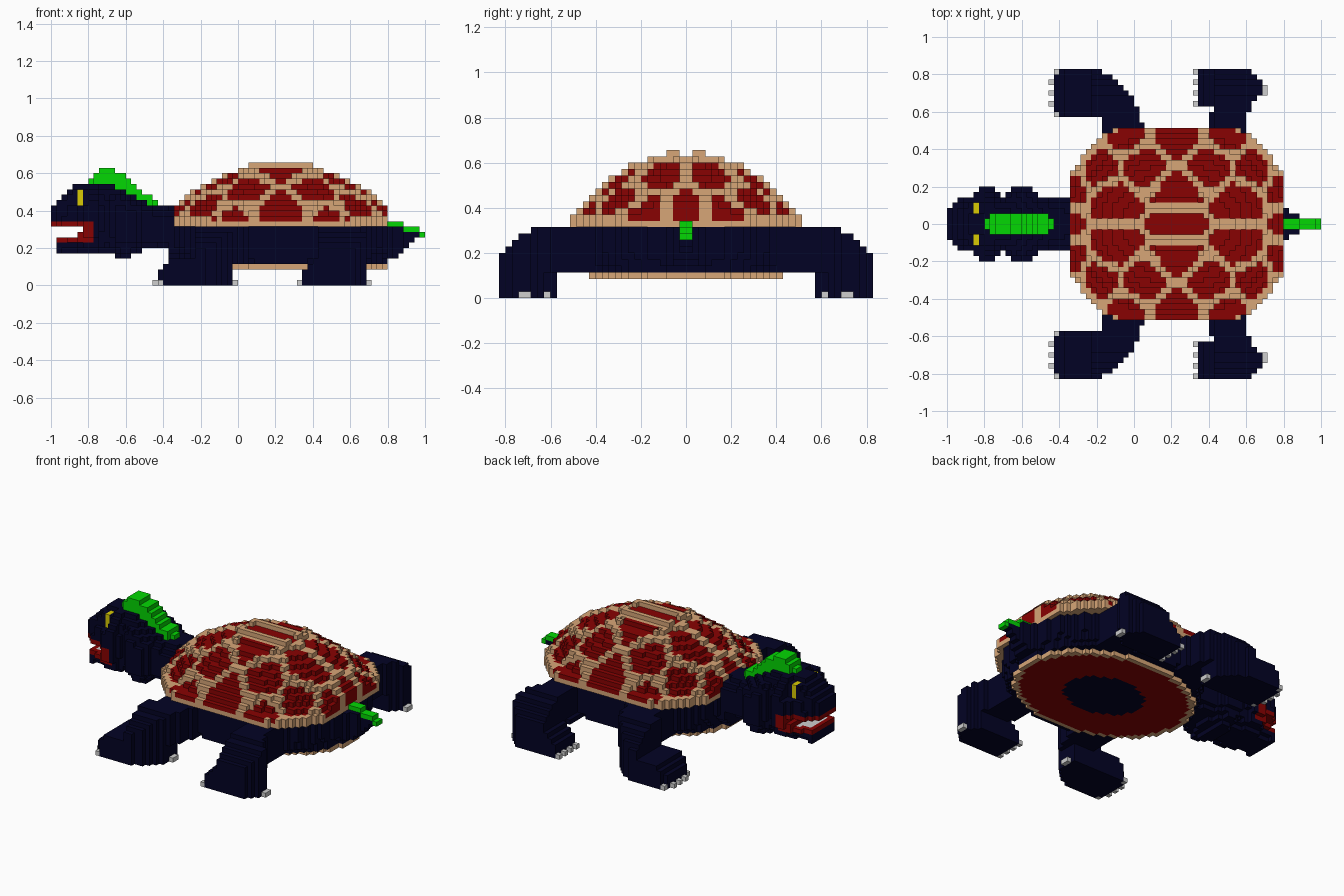
import bpy
import bmesh
import math

if "Cube" in bpy.data.objects:
    bpy.data.objects.remove(bpy.data.objects["Cube"], do_unlink=True)

V = 1 / 35                    # edge of one block
NX, NY, NZ = 70, 29, 23       # blocks along x, half of y, z

COLOURS = {
    "navy_skin": (0.0008, 0.0008, 0.018),
    "shell_red": (0.25, 0.0005, 0.0005),
    "shell_tan": (0.68, 0.38, 0.185),
    "crest_green": (0.001, 0.68, 0.001),
    "eye_yellow": (0.7, 0.6, 0.001),
    "claw_grey": (0.62, 0.62, 0.62),
}
NAVY, RED, TAN, GREEN, YELLOW, GREY = range(6)
MATS = []
for name, rgb in COLOURS.items():
    m = bpy.data.materials.new(name)
    m.use_nodes = True
    m.diffuse_color = (*rgb, 1)
    bsdf = m.node_tree.nodes["Principled BSDF"]
    bsdf.inputs["Base Color"].default_value = (*rgb, 1)
    bsdf.inputs["Roughness"].default_value = 1.0
    bsdf.inputs["Specular IOR Level"].default_value = 0.0
    MATS.append(m)

taken = set()
parts = {}


def lerp(points, t):
    """Piecewise linear curve through points."""
    if t <= points[0][0]:
        return points[0][1]
    for (a, fa), (b, fb) in zip(points, points[1:]):
        if t <= b:
            return fa + (fb - fa) * (t - a) / (b - a)
    return points[-1][1]


def fill(name, rule, sides=(1, -1)):
    """Fill blocks where rule(x, |y|, z) gives a colour, on the chosen sides."""
    cells = parts.setdefault(name, {})
    for i in range(NX):
        for j in range(NY):
            for k in range(NZ):
                c = rule(-1 + (i + .5) * V, (j + .5) * V, (k + .5) * V)
                if c is None:
                    continue
                for s in sides:
                    cell = (i, j if s > 0 else -1 - j, k)
                    if cell not in taken:
                        taken.add(cell)
                        cells[cell] = c


def make_mesh(name, cells):
    """Outer faces of a block part, one square per exposed side."""
    bm = bmesh.new()
    verts = {}

    def vert(p):
        if p not in verts:
            verts[p] = bm.verts.new((-1 + p[0] * V, p[1] * V, p[2] * V))
        return verts[p]

    for cell, colour in cells.items():
        for axis in range(3):
            for side in (0, 1):
                n = list(cell)
                n[axis] += 2 * side - 1
                if tuple(n) in taken:
                    continue
                u, w = (axis + 1) % 3, (axis + 2) % 3
                loop = []
                for a, b in ((0, 0), (1, 0), (1, 1), (0, 1)):
                    p = list(cell)
                    p[axis] += side
                    p[u] += a
                    p[w] += b
                    loop.append(vert(tuple(p)))
                f = bm.faces.new(loop if side else loop[::-1])
                f.material_index = colour
    me = bpy.data.meshes.new(name)
    bm.to_mesh(me)
    bm.free()
    for m in MATS:
        me.materials.append(m)
    bpy.context.collection.objects.link(bpy.data.objects.new(name, me))


# Shell: dome of red plates with tan seams, a raised ring on top, tan cut corners
CX = 0.229
SEEDS = [(sx * x, y) for x, y in (
    (0, 0), (0, .165), (.33, .12), (.17, .31), (.42, .31), (.64, 0),
    (0, .46), (.28, .49), (.6, .2), (.55, .4)) for sx in ((1, -1) if x else (1,))]
SEEDS += [(x, -y) for x, y in SEEDS if y]


def shell(x, y, z):
    X = x - CX
    edge = (X / .63) ** 2 + (y / .6) ** 2
    if z < 11 * V or abs(X) > .572 or y > .515 or edge > 1:
        return None
    d = sorted(math.hypot(X - a, y - b) for a, b in SEEDS)
    seam = d[1] - d[0] < .041 or edge > .95
    top = .314 + .327 * (1 - (X / .7) ** 2 - (y / .55) ** 2) + (.012 if seam else 0)
    if seam and abs(X) < 6 * V and y < 3 * V:
        top = 23 * V
    if z > max(top, .36):
        return None
    return TAN if seam or z < 12 * V else RED


# Belly plate: tan rim, red field, navy centre
def belly(x, y, z):
    r = math.hypot((x - CX) / .571, y / .435)
    if r > 1 or not 3 * V < z < 4 * V:
        return None
    return TAN if r > .94 else RED if r > .45 else NAVY


# Body between shell and belly
def body(x, y, z):
    if not 4 * V < z < 11 * V:
        return None
    s = lerp([(.11, .95), (.2, 1)], z)
    return NAVY if (abs(x - CX) / .58 / s) ** 2.3 + (y / .5 / s) ** 2.3 < 1 else None


# Tail: navy wedge with green strip
def tail_strip(x, y, z):
    base = 11 if x < .886 else 10 if x < .97 else 9
    return GREEN if x > .75 and y < V and base * V < z < (base + 1) * V else None


def tail(x, y, z):
    low = lerp([(.74, .1), (.8, .12), (.86, .17), (.9, .21), (.97, .26)], x)
    high = lerp([(.88, .314), (.9, .286), (.97, .27)], x)
    wide = lerp([(.74, .12), (.8, .09), (.89, .04), (.97, .028)], x)
    return NAVY if .7 < x < .97 and low < z < high and y < wide else None


# Head and neck, with open mouth
TOP = [(-1, .43), (-.96, .46), (-.91, .51), (-.86, .545), (-.68, .545),
       (-.63, .515), (-.57, .485), (-.5, .455), (-.43, .425), (-.3, .42)]
LOW = [(-1, .17), (-.67, .17), (-.66, .145), (-.57, .145), (-.55, .18), (-.4, .2),
       (-.372, .2), (-.371, .115)]
WIDE = [(-.985, .086), (-.955, .115), (-.9, .145), (-.86, .16), (-.83, .2), (-.75, .2),
        (-.72, .145), (-.68, .145), (-.66, .2), (-.54, .2), (-.50, .145), (-.3, .145)]


def head(x, y, z):
    top, low, wide = lerp(TOP, x), lerp(LOW, x), lerp(WIDE, x)
    if x > -.25 or not low < z < top:
        return None
    mid = low + (top - low) * .45
    t = (z - mid) / (top - mid) if z > mid else (mid - z) / (mid - low)
    wide *= (1 - t ** (12 if x < -.93 else 3.2)) ** .45
    if x < -.8 and z > 15 * V:
        wide = min(wide, 2 * V if z > 18 * V else 4 * V)
    if y > max(wide, V):
        return None
    if x < -.78 and 8 * V < z < 12 * V:
        if z < 11 * V and x < -.97:
            return None
        if 9 * V < z < 11 * V and x < (-.83 if z > 10 * V else -.87):
            return None
        inside = y < wide - 1.5 * V and x > -.93
        return GREY if inside and z < 9 * V else RED
    if z < 8 * V and x < -.97:
        return None
    return NAVY


def eye(x, y, z):
    hit = -.858 < x < -.828 and 2 * V < y < 4 * V and 15 * V < z < 18 * V
    return YELLOW if hit else None


CREST = [(-.8, .555), (-.775, .58), (-.745, .605), (-.74, .632), (-.67, .632),
         (-.63, .6), (-.59, .57), (-.55, .53), (-.5, .485), (-.43, .455)]


def crest(x, y, z):
    wide = 2 * V if -.775 < x < -.45 else V
    hit = -.8 < x < -.43 and y < wide and lerp(TOP, x) - 1.2 * V < z < lerp(CREST, x)
    return GREEN if hit else None


# Legs: arm leaves the body sideways, turns down into a column with a low foot
def leg(left, right, toe, shin, heel, inner):
    def rule(x, y, z):
        if not .38 < y < .83 or not lerp(left, y) < x < lerp(right, y):
            return None
        top = lerp([(.67, .32), (.72, .285), (.83, .195)], y)
        if x < shin:
            top = min(top, .06 + (x - toe), .14)
        bottom = 0 if y > inner and x < heel else 4 * V
        return NAVY if bottom < z < top else None
    return rule


head_end_leg = leg([(.57, -.17), (.575, -.40), (.6, -.40), (.61, -.43), (.79, -.43),
                    (.8, -.40)],
                   [(.4, .08), (.51, .05), (.62, .02), (.69, -.02), (.74, -.06),
                    (.78, -.09), (.80, -.17), (.83, -.2)], -.43, -.23, -.03, .57)
tail_end_leg = leg([(.6, .40), (.625, .45), (.63, .34)],
                   [(.4, .60), (.66, .62), (.67, .66), (.70, .686), (.77, .68),
                    (.80, .63), (.83, .62)], .34, .42, .7, .628)


# Claws: single blocks at toes and a double block at the heel
def claws(cells):
    def rule(x, y, z):
        hit = z < V and (math.floor((x + 1) / V), math.floor(y / V)) in cells
        return GREY if hit else None
    return rule


head_end_claws = claws({(20, 20), (19, 22), (19, 24), (19, 26), (20, 28),
                        (34, 21), (34, 22)})
tail_end_claws = claws({(46, 22), (46, 24), (46, 26), (46, 28), (59, 24), (59, 25)})

for name, rule in (("shell", shell), ("belly_plate", belly), ("tail_strip", tail_strip),
                   ("crest", crest), ("eyes", eye), ("head", head),
                   ("body", body), ("tail", tail)):
    fill(name, rule)
for row, side in (("back", 1), ("front", -1)):
    for name, rule in (("head_end_claws", head_end_claws),
                       ("tail_end_claws", tail_end_claws),
                       ("head_end_leg", head_end_leg), ("tail_end_leg", tail_end_leg)):
        fill(f"{row}_{name}", rule, (side,))

for name, cells in parts.items():
    make_mesh(name, cells)
